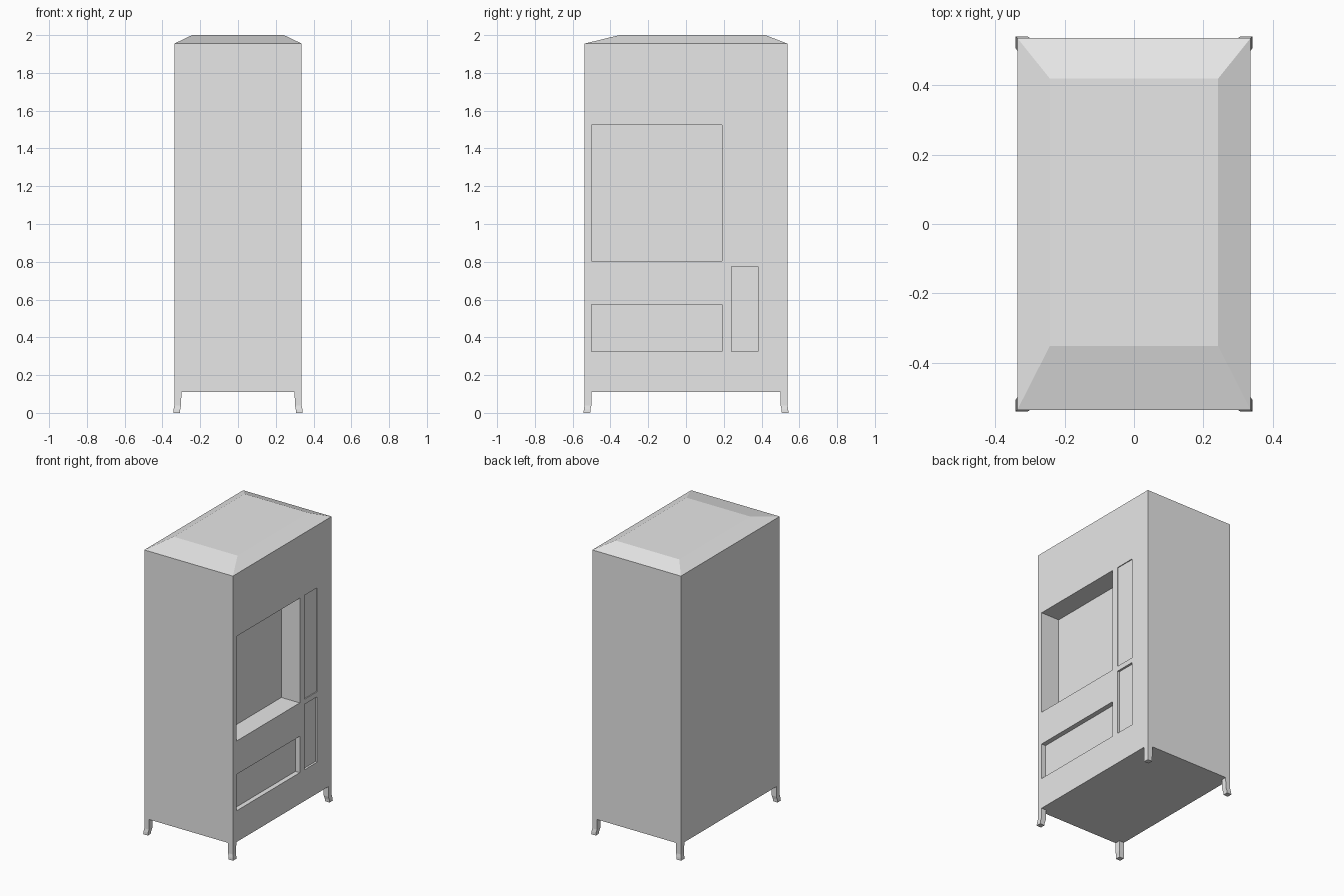
import bpy
import bmesh

cube = bpy.data.objects.get("Cube")
if cube:
    bpy.data.objects.remove(cube, do_unlink=True)

grey = bpy.data.materials.new("light grey")
grey.use_nodes = True
colour = (0.8, 0.8, 0.8, 1)
grey.diffuse_color = colour
grey.node_tree.nodes["Principled BSDF"].inputs["Base Color"].default_value = colour

HALF_X, HALF_Y = 0.337, 0.537
BASE, EAVE, TOP = 0.11, 1.955, 2.0


def loft(name, rings):
    """Closed solid through stacked rectangles (x0, x1, y0, y1, z)."""
    bm = bmesh.new()
    loops = [[bm.verts.new(p) for p in
              ((x0, y0, z), (x1, y0, z), (x1, y1, z), (x0, y1, z))]
             for x0, x1, y0, y1, z in rings]
    bm.faces.new(loops[0])
    bm.faces.new(loops[-1])
    for low, high in zip(loops, loops[1:]):
        for i in range(4):
            j = (i + 1) % 4
            bm.faces.new((low[i], low[j], high[j], high[i]))
    bmesh.ops.recalc_face_normals(bm, faces=bm.faces)
    mesh = bpy.data.meshes.new(name)
    bm.to_mesh(mesh)
    bm.free()
    mesh.materials.append(grey)
    obj = bpy.data.objects.new(name, mesh)
    bpy.context.collection.objects.link(obj)
    return obj


# Cabinet with a shallow hipped top
cabinet = loft("cabinet", [
    (-HALF_X, HALF_X, -HALF_Y, HALF_Y, BASE),
    (-HALF_X, HALF_X, -HALF_Y, HALF_Y, EAVE),
    (-0.243, 0.243, -0.352, 0.42, TOP),
])

# Recesses in the left side: y range, z range, depth
recesses = {
    "display_window": (-0.50, 0.19, 0.805, 1.525, 0.14),
    "pickup_slot": (-0.50, 0.19, 0.325, 0.575, 0.033),
    "control_panel": (0.24, 0.38, 0.81, 1.525, 0.006),
    "coin_panel": (0.24, 0.38, 0.325, 0.775, 0.015),
}
cutters = []
for name, (y0, y1, z0, z1, depth) in recesses.items():
    x0, x1 = HALF_X - depth, HALF_X + 0.1
    cutter = loft(name + "_cutter", [(x0, x1, y0, y1, z0), (x0, x1, y0, y1, z1)])
    cutter.hide_render = True
    cutters.append(cutter)
    cut = cabinet.modifiers.new(name, "BOOLEAN")
    cut.operation = "DIFFERENCE"
    cut.solver = "EXACT"
    cut.object = cutter

# Bake the recesses and discard the cutters
bpy.context.view_layer.update()
baked = bpy.data.meshes.new_from_object(
    cabinet.evaluated_get(bpy.context.evaluated_depsgraph_get()))
cabinet.modifiers.clear()
cabinet.data = baked
for cutter in cutters:
    bpy.data.objects.remove(cutter, do_unlink=True)

# Corner legs, kicking outward at the foot: z, inner inset, outer flare
leg_profile = [(0, 0.03, 0.005), (0.018, 0.031, 0.004),
               (0.04, 0.036, 0), (BASE, 0.037, 0)]
for side, sx in (("left", 1), ("right", -1)):
    for end, sy in (("front", -1), ("back", 1)):
        loft(f"{end}_{side}_leg", [
            (sx * (HALF_X - inset), sx * (HALF_X + flare),
             sy * (HALF_Y - inset), sy * (HALF_Y + flare), z)
            for z, inset, flare in leg_profile])
